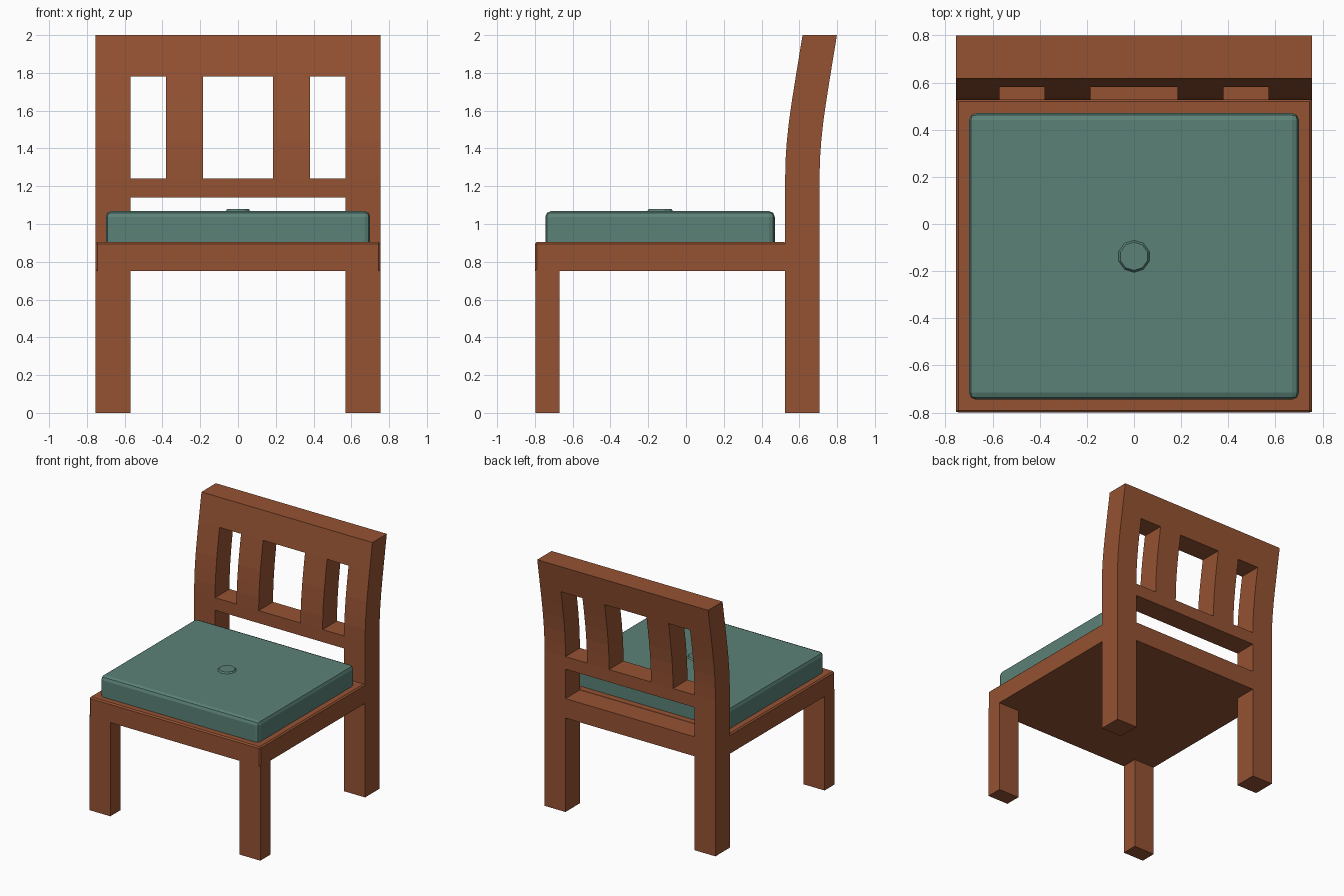
import bpy, bmesh, math
from mathutils import Matrix, Vector

if "Cube" in bpy.data.objects:
    bpy.data.objects.remove(bpy.data.objects["Cube"])


def material(name, rgb):
    m = bpy.data.materials.new(name)
    m.diffuse_color = (*rgb, 1)
    m.use_nodes = True
    m.node_tree.nodes["Principled BSDF"].inputs["Base Color"].default_value = m.diffuse_color
    return m


wood = material("wood", (0.30, 0.085, 0.033))
fabric = material("fabric", (0.105, 0.22, 0.185))


def finish(name, bm, mat):
    bmesh.ops.recalc_face_normals(bm, faces=bm.faces)
    mesh = bpy.data.meshes.new(name)
    bm.to_mesh(mesh)
    bm.free()
    ob = bpy.data.objects.new(name, mesh)
    mesh.materials.append(mat)
    bpy.context.collection.objects.link(ob)
    return ob


def box(name, lo, hi, mat, bevel=0, pick=None, segments=1):
    lo, hi = Vector(lo), Vector(hi)
    bm = bmesh.new()
    bmesh.ops.create_cube(bm, size=1, matrix=Matrix.Translation((lo + hi) / 2)
                          @ Matrix.Diagonal((*(hi - lo), 1)))
    if bevel:
        edges = [e for e in bm.edges if pick(e)]
        bmesh.ops.bevel(bm, geom=edges, offset=bevel, segments=segments,
                        profile=0.5, affect='EDGES', clamp_overlap=True)
    return finish(name, bm, mat)


# Seat slab, with softened top and front edges
def seat_edge(e):
    a, b = e.verts
    return min(a.co.z, b.co.z) > 0.9 or max(a.co.y, b.co.y) < 0 and a.co.x == b.co.x and a.co.z != b.co.z


box("seat", (-0.755, -0.8, 0.75), (0.755, 0.53, 0.905), wood, 0.01, seat_edge)

# Front legs
for side, x in (("left", -0.755), ("right", 0.57)):
    box("front_leg_" + side, (x, -0.797, 0), (x + 0.185, -0.67, 0.76), wood)

# Back legs, rails and slats as one curved, pierced panel
xs = [-0.755, -0.57, -0.38, -0.185, 0.185, 0.38, 0.57, 0.755]
zs = [0, 0.75, 0.905, 1.14, 1.24, 1.34, 1.44, 1.55, 1.66, 1.78, 2.0]
lean = [0, 0, 0, 0, 0, 0.002, 0.009, 0.021, 0.037, 0.056, 0.092]


def solid(i, j):
    if i in (0, 6):
        return True
    low, high = zs[j], zs[j + 1]
    if high <= 0.75 or 0.9 < low < 1.0:
        return False
    return i in (2, 4) or not 1.23 < low < 1.77


bm = bmesh.new()
grid = [[bm.verts.new((x, 0.525 + d, z)) for z, d in zip(zs, lean)] for x in xs]
for i in range(len(xs) - 1):
    for j in range(len(zs) - 1):
        if solid(i, j):
            bm.faces.new((grid[i][j], grid[i + 1][j], grid[i + 1][j + 1], grid[i][j + 1]))
bmesh.ops.delete(bm, geom=[v for v in bm.verts if not v.link_faces], context='VERTS')
back = bmesh.ops.extrude_face_region(bm, geom=bm.faces[:], use_keep_orig=True)["geom"]
bmesh.ops.translate(bm, vec=(0, 0.182, 0),
                    verts=[g for g in back if isinstance(g, bmesh.types.BMVert)])
finish("backrest", bm, wood)


# Cushion, rounded on the top and the upright corners
def cushion_edge(e):
    return max(v.co.z for v in e.verts) > 1


box("cushion", (-0.70, -0.745, 0.9), (0.70, 0.47, 1.068), fabric, 0.03, cushion_edge, 2)

# Cushion button
bm = bmesh.new()
bmesh.ops.create_cone(bm, cap_ends=True, segments=10, radius1=0.078, radius2=0.06, depth=0.024,
                      matrix=Matrix.Translation((0, -0.137, 1.067)))
finish("button", bm, fabric)
